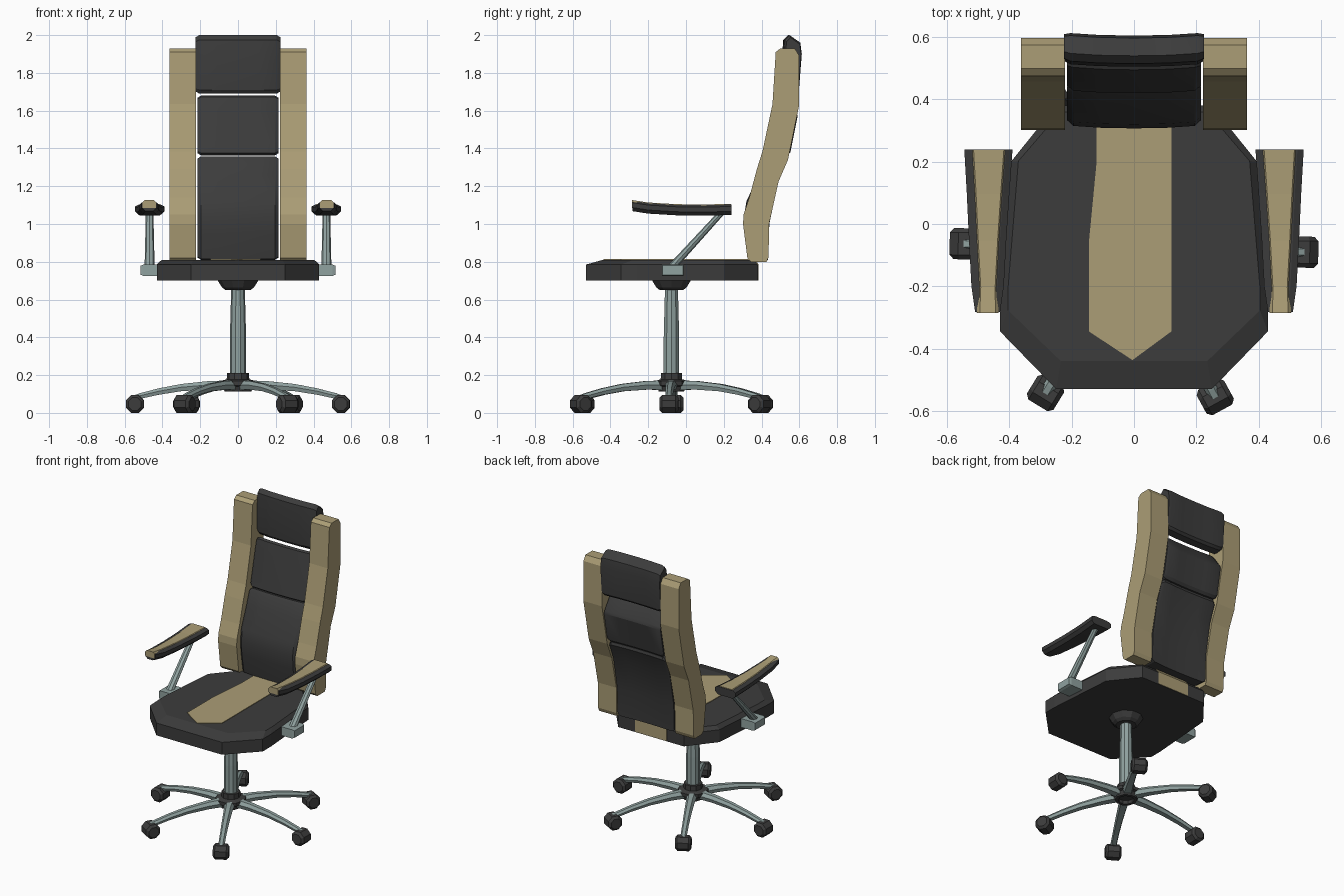
import bpy, bmesh
from math import sin, cos, pi, radians

if "Cube" in bpy.data.objects:
    bpy.data.objects.remove(bpy.data.objects["Cube"])


def material(name, r, g, b):
    m = bpy.data.materials.new(name)
    m.diffuse_color = (r, g, b, 1)
    m.use_nodes = True
    m.node_tree.nodes["Principled BSDF"].inputs["Base Color"].default_value = m.diffuse_color
    return m


DARK = material("dark_leather", 0.045, 0.045, 0.045)
TAN = material("tan_leather", 0.41, 0.34, 0.18)
STEEL = material("grey_metal", 0.28, 0.36, 0.35)
CY = -0.077  # y of the column axis


def loft(name, rings, mat, smooth=0):
    """Skin a list of equal-length point rings and cap both ends."""
    bm = bmesh.new()
    vs = [[bm.verts.new(p) for p in ring] for ring in rings]
    n = len(rings[0])
    for a, b in zip(vs, vs[1:]):
        for i in range(n):
            j = (i + 1) % n
            bm.faces.new((a[i], a[j], b[j], b[i]))
    bm.faces.new(vs[0])
    bm.faces.new(vs[-1])
    bmesh.ops.recalc_face_normals(bm, faces=bm.faces)
    me = bpy.data.meshes.new(name)
    bm.to_mesh(me)
    bm.free()
    me.materials.append(mat)
    ob = bpy.data.objects.new(name, me)
    bpy.context.collection.objects.link(ob)
    if smooth:
        bpy.ops.object.select_all(action='DESELECT')
        ob.select_set(True)
        bpy.context.view_layer.objects.active = ob
        bpy.ops.object.shade_smooth_by_angle(angle=radians(smooth))
    return ob


def lathe(name, profile, mat, sides=10):
    """Stack of (radius, z) circles around the column axis."""
    return loft(name, [[(r * cos(2 * pi * i / sides), CY + r * sin(2 * pi * i / sides), z)
                        for i in range(sides)] for r, z in profile], mat)


def across(name, profile, sections, mat, smooth=0):
    """Sweep a (y, z) profile along x; sections are (x, inset scale, y shift)."""
    cy = sum(p[0] for p in profile) / len(profile)
    z0 = min(p[1] for p in profile)
    z1 = max(p[1] for p in profile)
    zc, h = (z0 + z1) / 2, z1 - z0
    rings = []
    for x, inset, dy in sections:
        kz = 1 - 2 * inset / h
        rings.append([(x, cy + (y - cy) * (1 - inset * 12) + dy, zc + (z - zc) * kz)
                      for y, z in profile])
    return loft(name, rings, mat, smooth)


# seat cushion: chamfered octagon with a softened top edge
half = [(0.25, -0.53), (0.43, -0.345), (0.43, -0.26), (0.395, 0.2), (0.25, 0.38)]
outline = half + [(-x, y) for x, y in reversed(half)]
loft("seat", [[(x, y, 0.70) for x, y in outline],
              [(x, y, 0.785) for x, y in outline],
              [(x * 0.94, y * 0.88 + 0.026, 0.81) for x, y in outline]], DARK)

# pointed stripe running over the seat and down its back edge
stripe = [(-0.005, -0.437), (0.12, -0.345), (0.12, 0.383), (-0.12, 0.383),
          (-0.12, 0.2), (-0.145, -0.06), (-0.145, -0.345)]
loft("seat_stripe", [[(x, y, 0.702) for x, y in stripe],
                     [(x, y, 0.788) for x, y in stripe],
                     [(x, min(y, 0.364), 0.814) for x, y in stripe]], TAN)

# side bolsters of the backrest
bolster = [(0.325, 0.82), (0.345, 0.80), (0.427, 0.80), (0.437, 0.825), (0.44, 1.0),
           (0.49, 1.225), (0.54, 1.34), (0.597, 1.62), (0.597, 1.895), (0.575, 1.93),
           (0.50, 1.93), (0.475, 1.91), (0.458, 1.635), (0.405, 1.385), (0.375, 1.29),
           (0.335, 1.14), (0.305, 1.05), (0.302, 1.0)]
for s, side in ((-1, "left"), (1, "right")):
    across(side + "_bolster", bolster, [(s * 0.222, 0, 0), (s * 0.363, 0, 0)], TAN)

# three centre cushions, gently bowed forwards in the middle
lower = [(0.335, 0.815), (0.425, 0.81), (0.433, 1.0), (0.48, 1.225), (0.53, 1.34),
         (0.525, 1.358), (0.43, 1.358), (0.417, 1.345), (0.385, 1.26), (0.32, 1.12),
         (0.307, 1.04), (0.312, 0.95)]
middle = [(0.42, 1.375), (0.435, 1.363), (0.53, 1.363), (0.545, 1.38), (0.583, 1.57),
          (0.578, 1.59), (0.51, 1.68), (0.495, 1.672), (0.475, 1.60)]
head = [(0.51, 1.71), (0.525, 1.69), (0.575, 1.695), (0.59, 1.71), (0.605, 1.9),
        (0.597, 1.96), (0.54, 2.0), (0.515, 1.975), (0.505, 1.85)]
for name, prof, w in (("lower_back", lower, 0.215), ("middle_back", middle, 0.215),
                      ("headrest", head, 0.225)):
    across(name + "_cushion", prof,
           [(-w, 0.012, 0.012), (-w + 0.02, 0, 0.008), (-w * 0.5, 0, 0.002), (0, 0, 0),
            (w * 0.5, 0, 0.002), (w - 0.02, 0, 0.008), (w, 0.012, 0.012)], DARK, 25)

# armrests
# stations: y, top z, outer x, inner x
pad = [(-0.283, 1.105, 0.51, 0.43), (-0.2, 1.092, 0.522, 0.418), (-0.05, 1.083, 0.53, 0.41),
       (0.1, 1.081, 0.537, 0.40), (0.24, 1.085, 0.545, 0.39)]
for s, side in ((-1, "left"), (1, "right")):
    base, top = [], []
    for y, z, xo, xi in pad:
        base.append([(s * x, y, zz) for x, zz in (
            (xi + 0.02, z - 0.037), (xo - 0.02, z - 0.037), (xo, z - 0.018), (xo, z + 0.008),
            (xo - 0.02, z + 0.018), (xi + 0.02, z + 0.018), (xi, z + 0.008), (xi, z - 0.018))])
        a, b = xi + 0.018, xo - 0.02
        if y < -0.25:
            a, b = xi + 0.005, xo - 0.005
        top.append([(s * x, y - 0.003, zz) for x, zz in (
            (a, z - 0.02), (b, z - 0.02), (b, z + 0.012), (b - 0.01, z + 0.022),
            (a + 0.01, z + 0.022), (a, z + 0.012))])
    loft(side + "_armrest", base, DARK)
    loft(side + "_armrest_pad", top, TAN)

    # slanted arm post
    post = []
    for y, z, r in ((-0.09, 0.755, 0.027), (0.19, 1.062, 0.02)):
        post.append([(s * (0.468 + r * cos(k * pi / 4)), y - 0.74 * r * sin(k * pi / 4) * 0.8,
                      z + 0.67 * r * sin(k * pi / 4) * 0.8) for k in range(8)])
    loft(side + "_arm_post", post, STEEL)

    # bracket that holds the post to the seat
    block = [(-0.128, 0.725), (-0.012, 0.725), (-0.012, 0.785), (-0.128, 0.785)]
    across(side + "_arm_bracket", block,
           [(s * 0.40, 0, 0), (s * 0.50, 0, 0), (s * 0.515, 0.006, 0)], STEEL)

# tilt mount, column and hub
lathe("seat_mount", [(0.065, 0.65), (0.085, 0.665), (0.11, 0.705)], DARK)
lathe("column", [(0.043, 0.18), (0.043, 0.40), (0.036, 0.66)], STEEL)
lathe("hub", [(0.05, 0.135), (0.05, 0.112), (0.07, 0.112), (0.08, 0.14), (0.095, 0.145),
              (0.095, 0.168), (0.06, 0.178), (0.058, 0.212), (0.044, 0.212)], DARK)

# six arched legs with casters
leg = [(0.05, 0.172, 0.034, 0.05), (0.16, 0.168, 0.028, 0.045), (0.30, 0.153, 0.024, 0.038),
       (0.42, 0.13, 0.021, 0.034), (0.52, 0.104, 0.02, 0.03), (0.565, 0.088, 0.02, 0.025)]
for k in range(6):
    ang = radians(60 * k - 1.4)

    def spin(r, t, z):
        return (r * cos(ang) - t * sin(ang), CY + r * sin(ang) + t * cos(ang), z)

    loft(f"leg_{k + 1}", [[spin(r, t, z) for t, z in (
        (-w * 0.7, zt - h), (w * 0.7, zt - h), (w, zt - h * 0.45), (w * 0.5, zt),
        (-w * 0.5, zt), (-w, zt - h * 0.45))] for r, zt, w, h in leg], STEEL)
    loft(f"caster_{k + 1}", [[spin(0.545 + rad * cos((i + 0.5) * pi / 4), t,
                                   0.047 + rad * sin((i + 0.5) * pi / 4)) for i in range(8)]
                             for t, rad in ((-0.05, 0.036), (-0.036, 0.051),
                                            (0.036, 0.051), (0.05, 0.036))], DARK)
